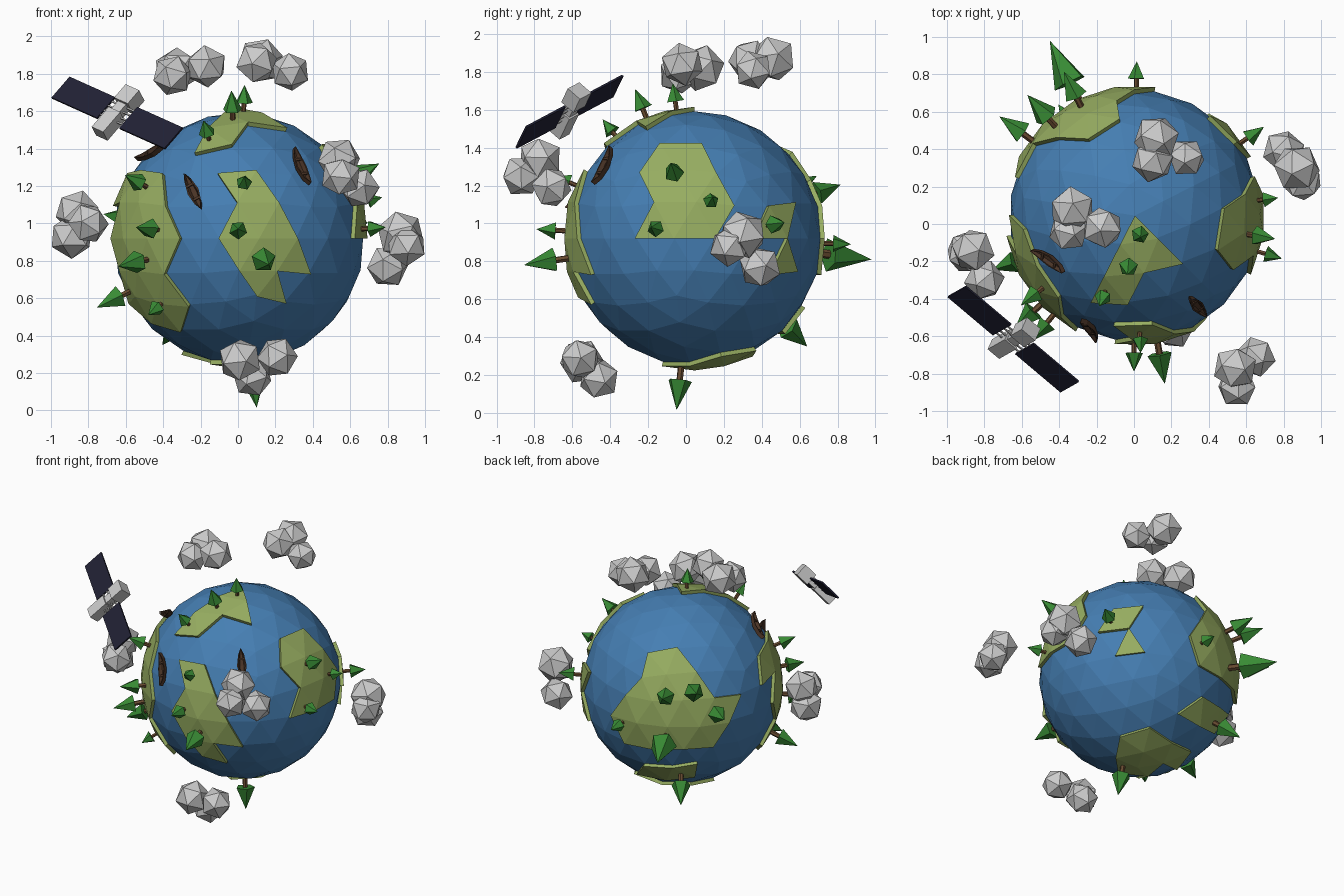
import bpy, bmesh, random
from math import radians, cos, sin
from mathutils import Vector, Matrix

if "Cube" in bpy.data.objects:
    bpy.data.objects.remove(bpy.data.objects["Cube"])

random.seed(4)
C = Vector((0.005, 0.045, 0.92))   # globe centre
R, LAND = 0.672, 0.696             # sea and land radii


def mat(name, rgb):
    m = bpy.data.materials.new(name)
    m.diffuse_color = (*rgb, 1)
    m.use_nodes = True
    m.node_tree.nodes["Principled BSDF"].inputs["Base Color"].default_value = m.diffuse_color
    return m


SEA = mat("sea_blue", (0.06, 0.21, 0.45))
GRASS = mat("grass_green", (0.31, 0.42, 0.12))
LEAF = mat("leaf_green", (0.04, 0.26, 0.035))
WOOD = mat("wood_brown", (0.14, 0.07, 0.03))
HULL = mat("hull_brown", (0.07, 0.035, 0.02))
PANEL = mat("panel_navy", (0.015, 0.015, 0.035))


def finish(bm, name, material=None):
    bmesh.ops.recalc_face_normals(bm, faces=bm.faces)
    me = bpy.data.meshes.new(name)
    bm.to_mesh(me)
    bm.free()
    ob = bpy.data.objects.new(name, me)
    bpy.context.collection.objects.link(ob)
    if material:
        me.materials.append(material)
    return ob


def frame(x, z, origin):
    """Matrix with local z along z and local x near x."""
    z = Vector(z).normalized()
    x = Vector(x)
    x = (x - z * x.dot(z)).normalized()
    y = z.cross(x)
    m = Matrix((x, y, z)).transposed().to_4x4()
    m.translation = origin
    return m


def box(bm, m, centre, size):
    bmesh.ops.create_cube(bm, size=1, matrix=m @ Matrix.Translation(centre) @ Matrix.Diagonal((*size, 1)))


def ball():
    bm = bmesh.new()
    bmesh.ops.create_icosphere(bm, subdivisions=3, radius=R, matrix=Matrix.Rotation(radians(-45), 4, 'Z'))
    return bm


# Globe
bm = ball()
bmesh.ops.translate(bm, verts=bm.verts, vec=C)
finish(bm, "globe_sea", SEA)


# Continents: sphere faces inside an outline seen from a direction, raised
def inside(u, v, poly):
    hit = False
    for (x1, y1), (x2, y2) in zip(poly, poly[1:] + poly[:1]):
        if (y1 > v) != (y2 > v) and u < (x2 - x1) * (v - y1) / (y2 - y1) + x1:
            hit = not hit
    return hit


def continent(name, az, el, poly):
    a, e = radians(az), radians(el)
    toward = Vector((cos(e) * cos(a), cos(e) * sin(a), sin(e)))
    right = Vector((-sin(a), cos(a), 0))
    up = toward.cross(right)
    bm = ball()
    drop = []
    for f in bm.faces:
        p = f.calc_center_median().normalized() * LAND
        if p.dot(toward) < 0 or not inside(p.dot(right), p.dot(up), poly):
            drop.append(f)
    bmesh.ops.delete(bm, geom=drop, context='FACES')
    ext = bmesh.ops.extrude_face_region(bm, geom=bm.faces[:])
    for v in ext["geom"]:
        if isinstance(v, bmesh.types.BMVert):
            v.co = v.co.normalized() * LAND
    bmesh.ops.translate(bm, verts=bm.verts, vec=C)
    finish(bm, name, GRASS)


continent("land_front", -90, 0, [(-.11, .34), (.08, .365), (.135, .24), (.27, .166), (.36, -.05), (.24, -.34),
                                 (.1, -.315), (-.01, -.15), (-.11, 0), (-.03, .15)])
continent("land_front_left", -90, 0, [(-.56, .35), (-.41, .35), (-.39, .18), (-.32, 0), (-.37, -.2), (-.27, -.355),
                                      (-.3, -.49), (-.48, -.5), (-.64, -.24), (-.7, 0), (-.64, .28)])
continent("land_right", 0, 0, [(-.2, .49), (.03, .49), (.1, .355), (.185, .175), (.095, 0), (-.32, 0),
                               (-.22, .18), (-.3, .355)])
continent("land_back_right", 0, 0, [(.35, .16), (.5, .185), (.5, 0), (.52, -.17), (.37, -.2), (.43, -.01)])
continent("land_top", -90, 90, [(0, 0), (.14, -.13), (.26, -.26), (.06, -.33), (-.03, -.47), (-.24, -.46),
                                (-.18, -.28), (-.09, -.14)])
continent("land_back_left", 125, 25, [(-.25, .2), (-.03, .23), (.17, .05), (.39, -.09), (.31, -.29), (.14, -.38),
                                      (.05, -.5), (-.29, -.41), (-.48, -.27), (-.42, -.09), (-.29, .05)])
continent("land_back_low", 55, -25, [(.265, -.25), (.42, -.13), (.57, -.17), (.6, -.29), (.44, -.37)])
continent("land_bottom", 55, -25, [(-.29, -.59), (0, -.45), (.18, -.44), (.35, -.49), (.29, -.61), (0, -.68)])

# Trees: tips relative to the globe centre, each growing outwards
tips = [(-.455, .935, -.11), (-.38, .77, .285), (-.575, .645, .33), (-.725, .53, .13), (.01, .825, -.03),
        (-.41, .595, -.57), (.095, -.095, -.905), (-.61, -.48, .34), (-.55, -.67, .06), (-.645, -.61, -.15),
        (-.76, -.29, -.37), (-.485, -.5, -.41), (.03, -.735, .33), (-.005, -.835, .05), (.16, -.9, -.14),
        (-.19, -.485, .63), (-.04, -.315, .79), (.03, -.115, .82), (.75, -.125, .4), (.765, .095, .22),
        (.785, -.23, .06), (.69, .475, .085)]
trunks, crowns = bmesh.new(), bmesh.new()
for t in tips:
    t = Vector(t)
    h = t.length - LAND
    m = frame((.3, .2, 1) if abs(t.z) < .7 else (1, 0, 0), t, C)
    spin = m @ Matrix.Rotation(random.uniform(0, 6), 4, 'Z')
    base = LAND + .28 * h
    r = .02 + .21 * h
    bmesh.ops.create_cone(crowns, cap_ends=True, segments=5, radius1=r, radius2=0, depth=t.length - base,
                          matrix=spin @ Matrix.Translation((0, 0, (base + t.length) / 2)))
    bmesh.ops.create_cone(trunks, cap_ends=True, segments=6, radius1=.22 * r + .003, radius2=.22 * r + .003,
                          depth=base - R + .03, matrix=spin @ Matrix.Translation((0, 0, (base + R - .02) / 2)))
finish(trunks, "tree_trunks", WOOD)
finish(crowns, "tree_crowns", LEAF)

# Clouds: clusters of three low-poly puffs
clouds = [
    [(-.33, .08, 1.82, .125), (-.35, -.04, 1.79, .11), (-.17, -.02, 1.84, .115)],
    [(.12, .46, 1.87, .125), (.10, .335, 1.86, .115), (.28, .355, 1.81, .105)],
    [(-.86, -.14, 1.06, .12), (-.80, -.30, 1.00, .11), (-.89, -.15, .93, .12)],
    [(.54, -.77, 1.34, .12), (.55, -.87, 1.25, .11), (.65, -.71, 1.19, .11)],
    [(.80, .39, .77, .115), (.87, .30, .94, .13), (.90, .23, .88, .11)],
    [(.01, -.55, .27, .12), (.21, -.56, .285, .11), (.075, -.46, .18, .11)],
]
for i, puffs in enumerate(clouds):
    bm = bmesh.new()
    for x, y, z, r in puffs:
        turn = Matrix.Rotation(random.uniform(0, 6), 4, Vector((random.random(), random.random(), 1)))
        bmesh.ops.create_icosphere(bm, subdivisions=1, radius=r, matrix=Matrix.Translation((x, y, z)) @ turn)
    finish(bm, f"cloud_{i + 1}")


# Canoes: pointed open hulls lying on the sea
def canoe(name, pos, along):
    pos = Vector(pos).normalized()
    m = frame(along, pos, C + pos * (R - .005))
    bm = bmesh.new()
    rings = []
    for x, w, rise in [(-.115, .06, .02), (-.075, .6, .006), (0, 1, 0), (.075, .6, .006), (.115, .06, .02)]:
        section = [(-.033, .038), (-.022, .008), (.022, .008), (.033, .038), (.024, .038), (.014, .018),
                   (-.014, .018), (-.024, .038)]
        rings.append([bm.verts.new(m @ Vector((x, y * w, z + rise))) for y, z in section])
    for a, b in zip(rings, rings[1:]):
        for k in range(8):
            j = (k + 1) % 8
            bm.faces.new((a[k], a[j], b[j], b[k]))
    bm.faces.new(rings[0])
    bm.faces.new(rings[-1])
    for x in (-.045, .045):
        box(bm, m, (x, 0, .036), (.014, .042, .006))
    finish(bm, name, HULL)


canoe("canoe_front", (-.24, -.60, .245), (.09, -.1, -.19))
canoe("canoe_front_right", (.335, -.485, .385), (.09, -.1, -.2))
canoe("canoe_front_left", (-.45, -.235, .46), (.19, -.1, .07))

# Satellite: local x along the panels, local y along the body
centre = Vector((-.645, -.615, 1.59))
axis, side = Vector((.605, -.51, -.272)), Vector((.095, .055, .112))
m = frame(axis, axis.cross(side), centre)
bm = bmesh.new()
box(bm, m, (0, -.08, 0), (.085, .15, .075))
box(bm, m, (0, .03, 0), (.06, .08, .055))
box(bm, m, (0, .105, 0), (.1, .1, .09))
finish(bm, "satellite_body")
struts, panels = bmesh.new(), bmesh.new()
for s in (-1, 1):
    box(panels, m, (s * .25, 0, 0), (.335, .157, .012))
    for y in (-.05, -.018, .018, .05):
        box(struts, m, (s * .055, y, 0), (.075, .008, .008))
finish(struts, "satellite_struts")
finish(panels, "satellite_panels", PANEL)
